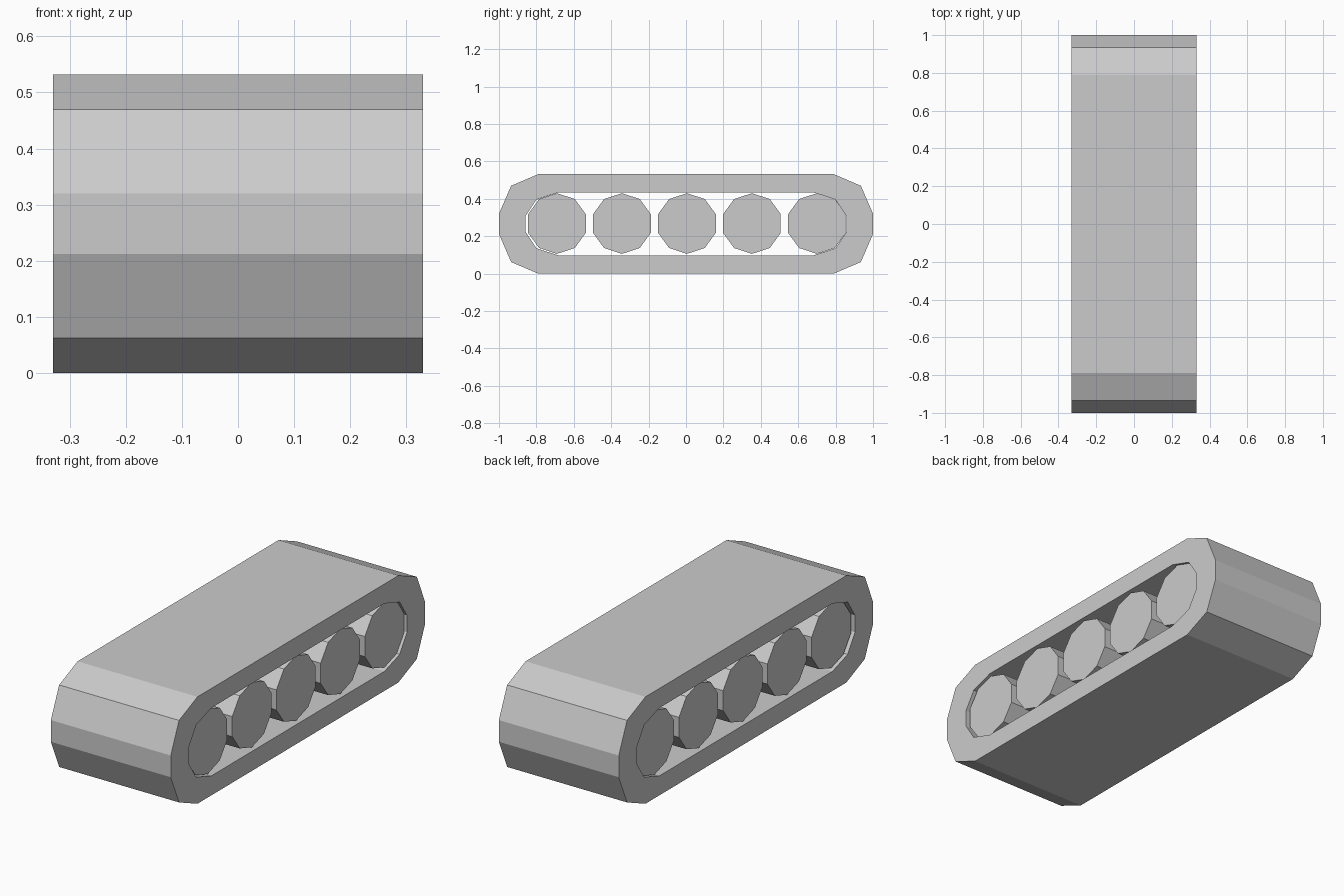
import bpy, bmesh, math

if "Cube" in bpy.data.objects:
    bpy.data.objects.remove(bpy.data.objects["Cube"])

HALF_W = 0.33      # half width of the belt
MID_Z = 0.266      # height of the wheel axis line


def add_object(name, bm):
    bmesh.ops.recalc_face_normals(bm, faces=bm.faces)
    mesh = bpy.data.meshes.new(name)
    bm.to_mesh(mesh)
    bm.free()
    obj = bpy.data.objects.new(name, mesh)
    bpy.context.collection.objects.link(obj)
    return obj


def mirrored_loop(quarter):
    """Expand quarter-profile points (y, height above axis) to a closed loop."""
    half = quarter + [(y, -z) for y, z in reversed(quarter)]
    return half + [(-y, -z) for y, z in half]


# Belt: a hollow ring swept across the full width
outer = mirrored_loop([(0.79, 0.266), (0.935, 0.204), (1.0, 0.054)])
inner = mirrored_loop([(0.68, 0.169), (0.80, 0.13), (0.858, 0.042)])
bm = bmesh.new()
loops = [[bm.verts.new((x, y, MID_Z + z)) for y, z in prof]
         for prof, x in ((outer, -HALF_W), (outer, HALF_W),
                         (inner, HALF_W), (inner, -HALF_W))]
n = len(outer)
for k in range(4):
    a, b = loops[k], loops[(k + 1) % 4]
    for i in range(n):
        j = (i + 1) % n
        bm.faces.new((a[i], a[j], b[j], b[i]))
add_object("track_belt", bm)

# Wheels: five ten-sided rollers, slightly recessed in the belt
WHEEL_R, WHEEL_HALF = 0.162, 0.316
for w in range(5):
    y0 = -0.69 + w * 0.3475
    bm = bmesh.new()
    ring = []
    for i in range(10):
        a = math.pi / 2 + i * math.tau / 10
        ring.append(bm.verts.new((-WHEEL_HALF, y0 + WHEEL_R * math.cos(a),
                                  MID_Z + 0.002 + WHEEL_R * math.sin(a))))
    cap = bm.faces.new(ring)
    ext = bmesh.ops.extrude_face_region(bm, geom=[cap], use_keep_orig=True)
    verts = [g for g in ext["geom"] if isinstance(g, bmesh.types.BMVert)]
    bmesh.ops.translate(bm, verts=verts, vec=(2 * WHEEL_HALF, 0, 0))
    add_object(f"road_wheel_{w + 1}", bm)
